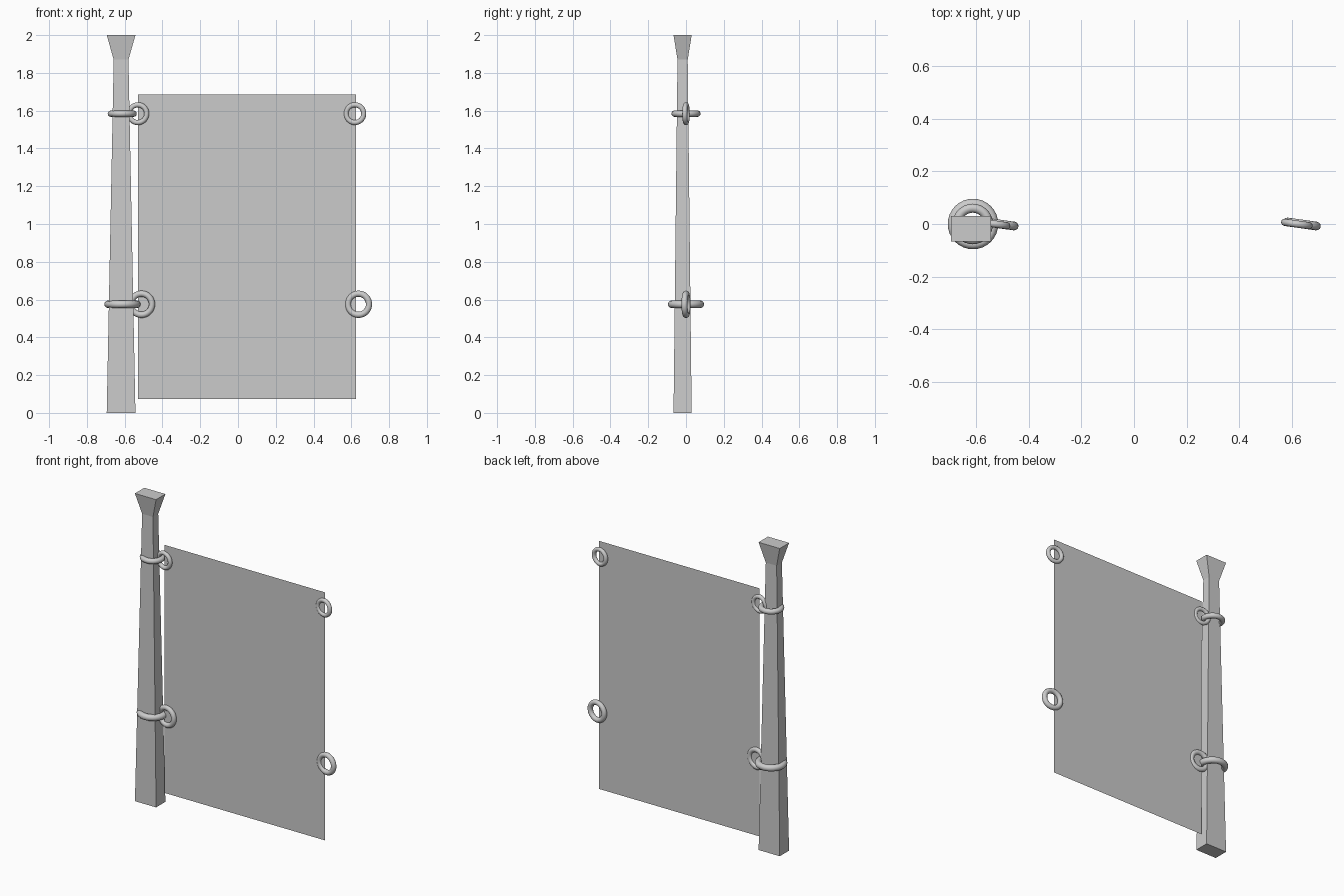
import bpy, math

if "Cube" in bpy.data.objects:
    bpy.data.objects.remove(bpy.data.objects["Cube"])


def mesh_object(name, verts, faces):
    me = bpy.data.meshes.new(name)
    me.from_pydata(verts, [], faces)
    me.update()
    ob = bpy.data.objects.new(name, me)
    bpy.context.collection.objects.link(ob)
    return ob


def ring(name, loc, outer, minor, rot=(0, 0, 0)):
    bpy.ops.mesh.primitive_torus_add(
        location=loc, rotation=rot, major_radius=outer - minor,
        minor_radius=minor, major_segments=32, minor_segments=12)
    ob = bpy.context.object
    ob.name = name
    bpy.ops.object.shade_smooth_by_angle(angle=math.radians(60))
    return ob


# Tapered post with flared cap: (height, half width, half depth) per section
CX, CY = -0.619, -0.018
sections = [(0, 0.076, 0.048), (1.87, 0.039, 0.027), (2.0, 0.076, 0.048)]
verts = [(CX + sx * w, CY + sy * d, z) for z, w, d in sections
         for sx, sy in ((-1, -1), (1, -1), (1, 1), (-1, 1))]
faces = [(3, 2, 1, 0), (8, 9, 10, 11)]
for s in (0, 4):
    for i in range(4):
        j = (i + 1) % 4
        faces.append((s + i, s + j, s + 4 + j, s + 4 + i))
mesh_object("post", verts, faces)

# Thin gate panel
x0, x1, z0, z1 = -0.53, 0.626, 0.073, 1.685
mesh_object("panel", [(x0, 0, z0), (x1, 0, z0), (x1, 0, z1), (x0, 0, z1)],
            [(0, 1, 2, 3)])

# Rings: a flat one round the post, plus two upright ones at the panel edges
tilt = (math.radians(90), 0, math.radians(-8))
levels = [("upper", 1.584, -0.613, 0.077, 0.017, -0.53, 0.0605, 0.0135),
          ("lower", 0.575, -0.612, 0.096, 0.020, -0.511, 0.0725, 0.0165)]
for label, z, px, p_out, p_min, hx, h_out, h_min in levels:
    ring(label + "_post_ring", (px, 0, z), p_out, p_min)
    ring(label + "_hinge_ring", (hx, 0, z), h_out, h_min, tilt)
    ring(label + "_latch_ring", (hx + 1.149, 0, z), h_out, h_min, tilt)
